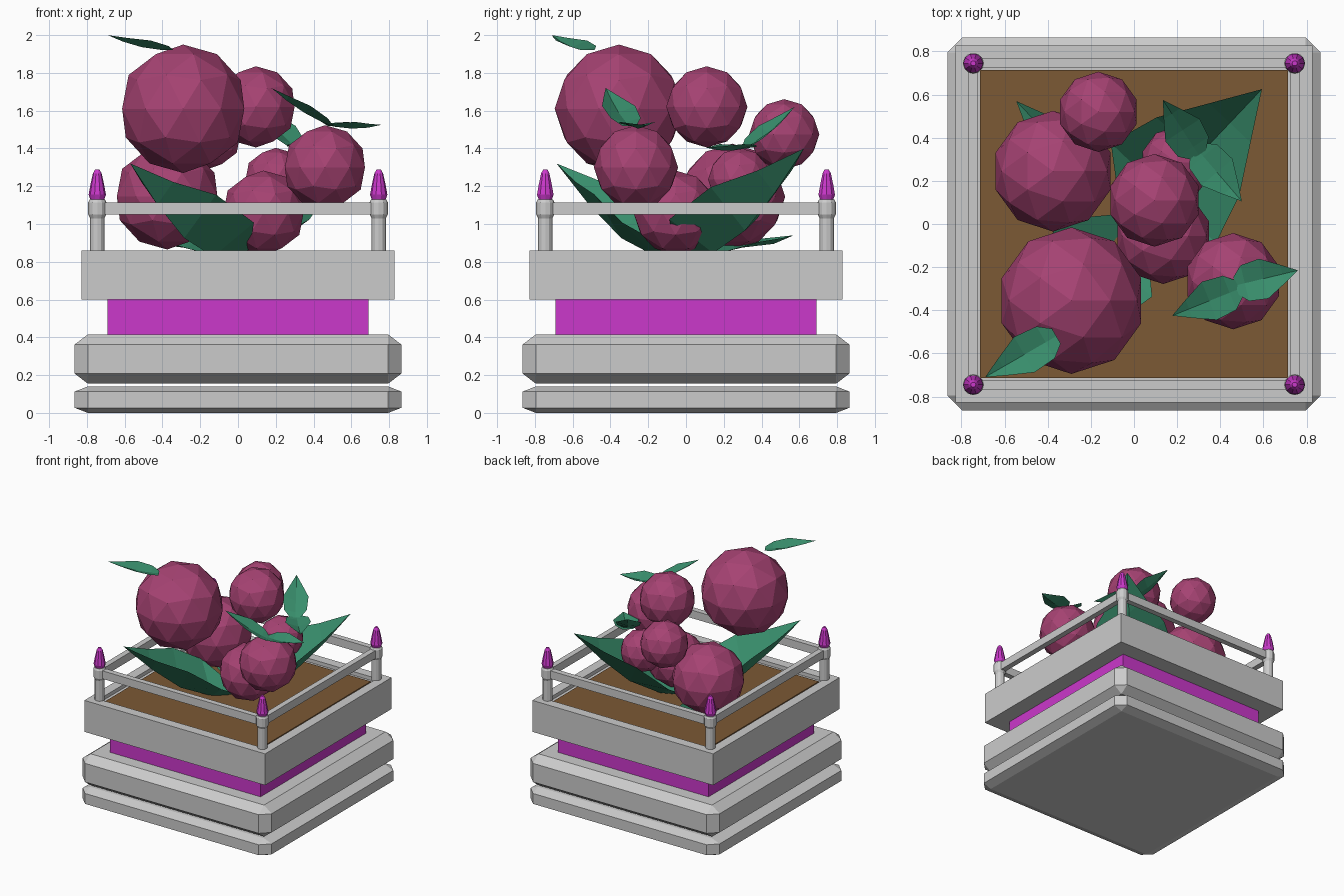
import bpy, bmesh, math
from mathutils import Vector, Matrix

if "Cube" in bpy.data.objects:
    bpy.data.objects.remove(bpy.data.objects["Cube"])


def material(name, rgb):
    m = bpy.data.materials.new(name)
    m.diffuse_color = (*rgb, 1)
    m.use_nodes = True
    m.node_tree.nodes["Principled BSDF"].inputs["Base Color"].default_value = m.diffuse_color
    return m


MAGENTA = material("magenta", (0.6, 0.04, 0.6))
PLUM = material("plum", (0.38, 0.055, 0.17))
GREEN = material("leaf_green", (0.04, 0.27, 0.15))
BROWN = material("soil_brown", (0.2, 0.1, 0.035))


def finish(name, bm, mat=None):
    bmesh.ops.recalc_face_normals(bm, faces=bm.faces[:])
    me = bpy.data.meshes.new(name)
    bm.to_mesh(me)
    bm.free()
    ob = bpy.data.objects.new(name, me)
    bpy.context.collection.objects.link(ob)
    if mat:
        me.materials.append(mat)
    return ob


def box_mesh(centre, size):
    bm = bmesh.new()
    bmesh.ops.create_cube(bm, size=1, matrix=Matrix.Translation(centre) @ Matrix.Diagonal((*size, 1)))
    return bm


def slab(name, half, z0, z1, cut, cut_z):
    # chamfered square slab, with the chamfer flattened in height
    k = cut_z / cut
    bm = box_mesh((0, 0, 0), (2 * half, 2 * half, (z1 - z0) / k))
    bmesh.ops.bevel(bm, geom=bm.edges[:], offset=cut, segments=1, affect='EDGES')
    bmesh.ops.transform(bm, verts=bm.verts[:],
                        matrix=Matrix.Translation((0, 0, (z0 + z1) / 2)) @ Matrix.Diagonal((1, 1, k, 1)))
    return finish(name, bm)


def turned(name, x, y, profile, sides, mat=None):
    # revolved (radius, z) profile with end caps
    bm = bmesh.new()
    rings = [[bm.verts.new((x + r * math.cos(2 * math.pi * i / sides),
                            y + r * math.sin(2 * math.pi * i / sides), z))
              for i in range(sides)] for r, z in profile]
    for a, b in zip(rings, rings[1:]):
        for i in range(sides):
            j = (i + 1) % sides
            bm.faces.new((a[i], a[j], b[j], b[i]))
    bm.faces.new(rings[0])
    bm.faces.new(rings[-1])
    return finish(name, bm, mat)


def leaf(name, base, tip, stations):
    # folded blade; stations are (t, half width, midrib lift, edge lift)
    base, tip = Vector(base), Vector(tip)
    side = (tip - base).cross(Vector((0, 0, 1))).normalized()
    up = Vector((0, 0, 1))
    bm = bmesh.new()
    rows = []
    for t, w, mid, edge in stations:
        p = base.lerp(tip, t)
        rows.append([bm.verts.new(p - side * w + up * edge), bm.verts.new(p + up * mid),
                     bm.verts.new(p + side * w + up * edge)])
    end = bm.verts.new(tip)
    for a, b in zip(rows, rows[1:]):
        for i in (0, 1):
            bm.faces.new((a[i], a[i + 1], b[i + 1], b[i]))
    for i in (0, 1):
        bm.faces.new((rows[-1][i], rows[-1][i + 1], end))
    return finish(name, bm, GREEN)


# stepped planter base
slab("foot_slab", 0.865, 0.0, 0.14, 0.07, 0.027)
slab("lower_slab", 0.865, 0.155, 0.415, 0.07, 0.053)
finish("neck_band", box_mesh((0, 0, 0.505), (1.38, 1.38, 0.2)), MAGENTA)

# planter tray with recessed top
bm = box_mesh((0, 0, 0.73), (1.655, 1.655, 0.26))
top = max(bm.faces, key=lambda f: f.calc_center_median().z)
bmesh.ops.inset_region(bm, faces=[top], thickness=0.112)
well = bmesh.ops.extrude_face_region(bm, geom=[top])
bmesh.ops.translate(bm, vec=(0, 0, -0.03),
                    verts=[v for v in well["geom"] if isinstance(v, bmesh.types.BMVert)])
bmesh.ops.delete(bm, geom=[top], context='FACES')
finish("planter_tray", bm)
finish("soil", box_mesh((0, 0, 0.83), (1.43, 1.43, 0.02)), BROWN)

# corner posts, finials and rails
P = 0.745
for sx in (-1, 1):
    for sy in (-1, 1):
        turned("corner_post", sx * P, sy * P,
               [(0.038, 0.85), (0.038, 1.03), (0.048, 1.05), (0.048, 1.115), (0.04, 1.13)], 12)
        turned("post_finial", sx * P, sy * P,
               [(0.036, 1.128), (0.046, 1.155), (0.036, 1.21), (0.023, 1.268), (0.012, 1.288)], 10, MAGENTA)
for s in (-1, 1):
    finish("rail_x", box_mesh((0, s * P, 1.082), (2 * P, 0.046, 0.066)))
    finish("rail_y", box_mesh((s * P, 0, 1.082), (0.046, 2 * P, 0.066)))

# faceted round fruit
for x, y, z, r in [(-0.29, -0.355, 1.61, 0.34), (-0.375, 0.245, 1.145, 0.28),
                   (-0.165, 0.52, 1.475, 0.186), (0.095, 0.11, 1.62, 0.215),
                   (0.46, -0.265, 1.3, 0.223), (0.135, -0.055, 1.06, 0.223),
                   (0.2, 0.285, 1.235, 0.168)]:
    bm = bmesh.new()
    bmesh.ops.create_icosphere(bm, subdivisions=2, radius=r, matrix=Matrix.Translation((x, y, z)))
    finish("fruit", bm, PLUM)


# broad ground leaves
def broad(k):
    return [(0.03, 0.1 * k, 0.0, 0.04), (0.23, 0.28 * k, -0.1, 0.08),
            (0.5, 0.22 * k, -0.14, 0.09), (0.75, 0.11 * k, -0.09, 0.03)]


leaf("broad_leaf", (0, 0, 0.81), (-0.57, -0.685, 1.32), broad(1))
leaf("broad_leaf", (0, 0, 0.81), (0.593, 0.625, 1.4), broad(1.2))
leaf("low_leaf", (-0.15, 0.15, 0.84), (-0.546, 0.57, 0.94),
     [(0, 0.05, 0, 0.01), (0.35, 0.13, 0, 0.03), (0.75, 0.06, -0.02, 0.01)])

# small leaves on the fruit
SMALL = [(0, 0.04, 0, 0), (0.15, 0.085, -0.01, 0.01), (0.45, 0.095, -0.02, 0.015), (0.75, 0.045, -0.015, 0.005)]
for base, tip in [((-0.36, -0.52, 1.92), (-0.69, -0.71, 2.0)),
                  ((0.49, -0.3, 1.52), (0.177, -0.425, 1.72)),
                  ((0.47, -0.285, 1.525), (0.76, -0.215, 1.525)),
                  ((0.3, 0.32, 1.41), (0.134, 0.575, 1.62)),
                  ((0.29, 0.35, 1.41), (0.5, 0.105, 1.405))]:
    leaf("small_leaf", base, tip, SMALL)
